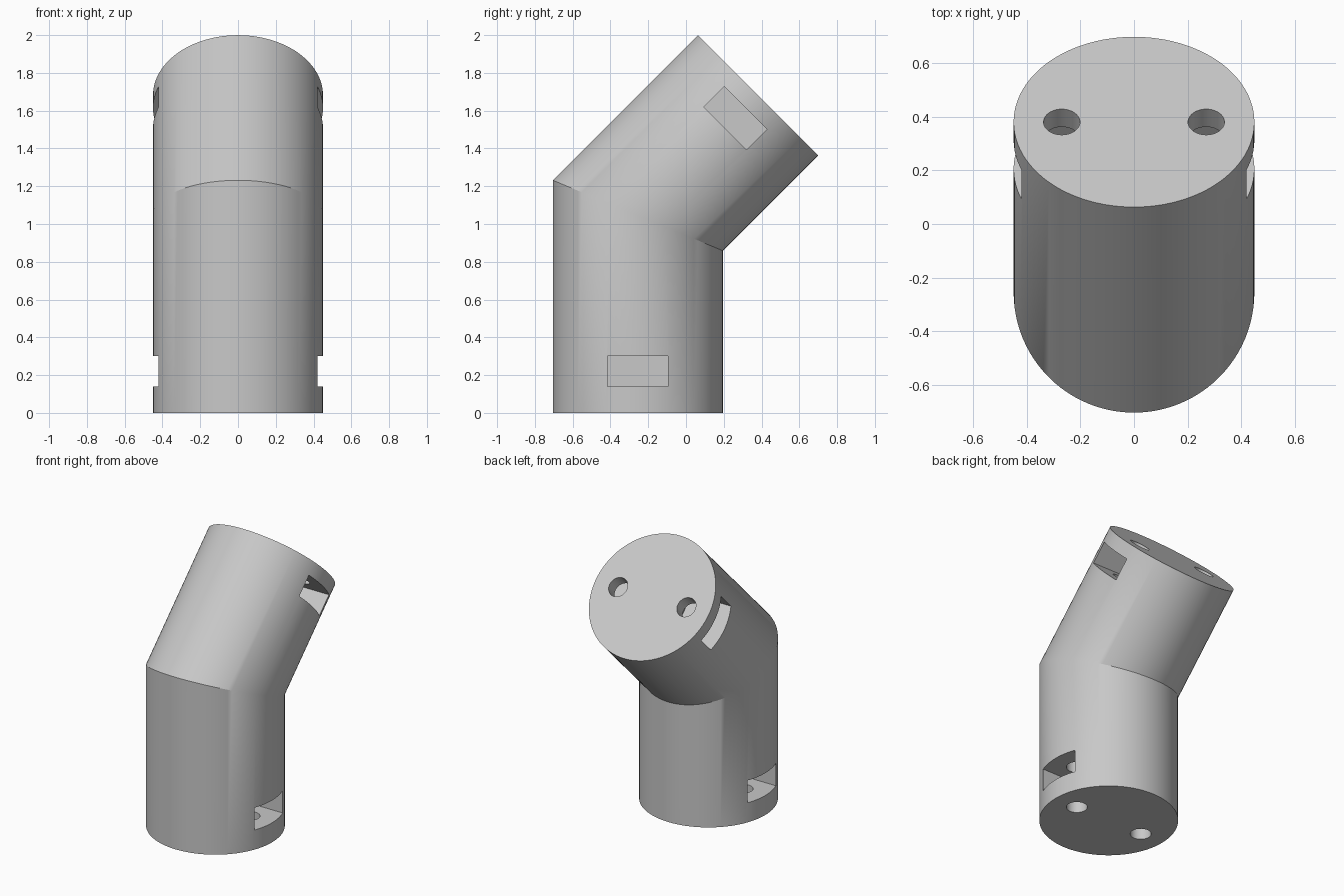
import bpy, bmesh
from math import radians, cos, sin, pi, tan
from mathutils import Matrix, Vector

cube = bpy.data.objects.get("Cube")
if cube:
    bpy.data.objects.remove(cube, do_unlink=True)

RADIUS, SIDES = 0.45, 96
AXIS_Y, BEND_Z, ARM = -0.255, 1.045, 0.9
HOLE_X, HOLE_R = 0.27, 0.068

grey = bpy.data.materials.new("light grey")
grey.use_nodes = True
colour = (0.58, 0.58, 0.58, 1)
grey.diffuse_color = colour
grey.node_tree.nodes["Principled BSDF"].inputs["Base Color"].default_value = colour


def add_object(name, bm):
    bmesh.ops.recalc_face_normals(bm, faces=bm.faces[:])
    mesh = bpy.data.meshes.new(name)
    bm.to_mesh(mesh)
    bm.free()
    mesh.materials.append(grey)
    obj = bpy.data.objects.new(name, mesh)
    bpy.context.collection.objects.link(obj)
    return obj


# Bent rod: base ring, mitred ring at the bend, tilted end ring
base_frame = Matrix.Translation((0, AXIS_Y, 0))
end_centre = Vector((0, AXIS_Y, BEND_Z)) + ARM * Vector((0, sin(pi / 4), cos(pi / 4)))
end_frame = Matrix.Translation(end_centre) @ Matrix.Rotation(radians(135), 4, "X")

bm = bmesh.new()
rings = [[], [], []]
for i in range(SIDES):
    a = 2 * pi * i / SIDES
    x, y = RADIUS * cos(a), RADIUS * sin(a)
    rings[0].append(bm.verts.new(base_frame @ Vector((x, y, 0))))
    rings[1].append(bm.verts.new((x, AXIS_Y + y, BEND_Z - y * tan(pi / 8))))
    rings[2].append(bm.verts.new(end_frame @ Vector((x, -y, 0))))
for low, high in zip(rings, rings[1:]):
    for i in range(SIDES):
        j = (i + 1) % SIDES
        bm.faces.new((low[i], low[j], high[j], high[i]))
bm.faces.new(rings[0])
bm.faces.new(rings[2])
body = add_object("elbow_body", bm)


# Side slots and bolt holes, cut at both ends and on both sides
def slot_cutter(frame, side, near, far):
    inner, outer = 0.11, 0.6
    bm = bmesh.new()
    size = Matrix.Diagonal((outer - inner, 0.32, far - near, 1))
    place = Matrix.Translation((side * (inner + outer) / 2, 0, (near + far) / 2))
    bmesh.ops.create_cube(bm, size=1, matrix=frame @ place @ size)
    return add_object("slot_cutter", bm)


def hole_cutter(frame, side, depth):
    bm = bmesh.new()
    place = Matrix.Translation((side * HOLE_X, 0, depth / 2 - 0.05))
    bmesh.ops.create_cone(bm, cap_ends=True, segments=40, radius1=HOLE_R,
                          radius2=HOLE_R, depth=depth + 0.1, matrix=frame @ place)
    return add_object("hole_cutter", bm)


bpy.context.view_layer.objects.active = body
for frame, near, far in ((base_frame, 0.14, 0.3), (end_frame, 0.094, 0.248)):
    for side in (-1, 1):
        for cutter in (slot_cutter(frame, side, near, far),
                       hole_cutter(frame, side, far + 0.12)):
            cutter.hide_render = True
            cut = body.modifiers.new("cut", "BOOLEAN")
            cut.operation = "DIFFERENCE"
            cut.solver = "EXACT"
            cut.object = cutter
            bpy.ops.object.modifier_apply(modifier=cut.name)
            bpy.data.objects.remove(cutter, do_unlink=True)

# Smooth round walls with crisp rims
bpy.ops.object.select_all(action="DESELECT")
body.select_set(True)
bpy.ops.object.shade_smooth_by_angle(angle=radians(30))
